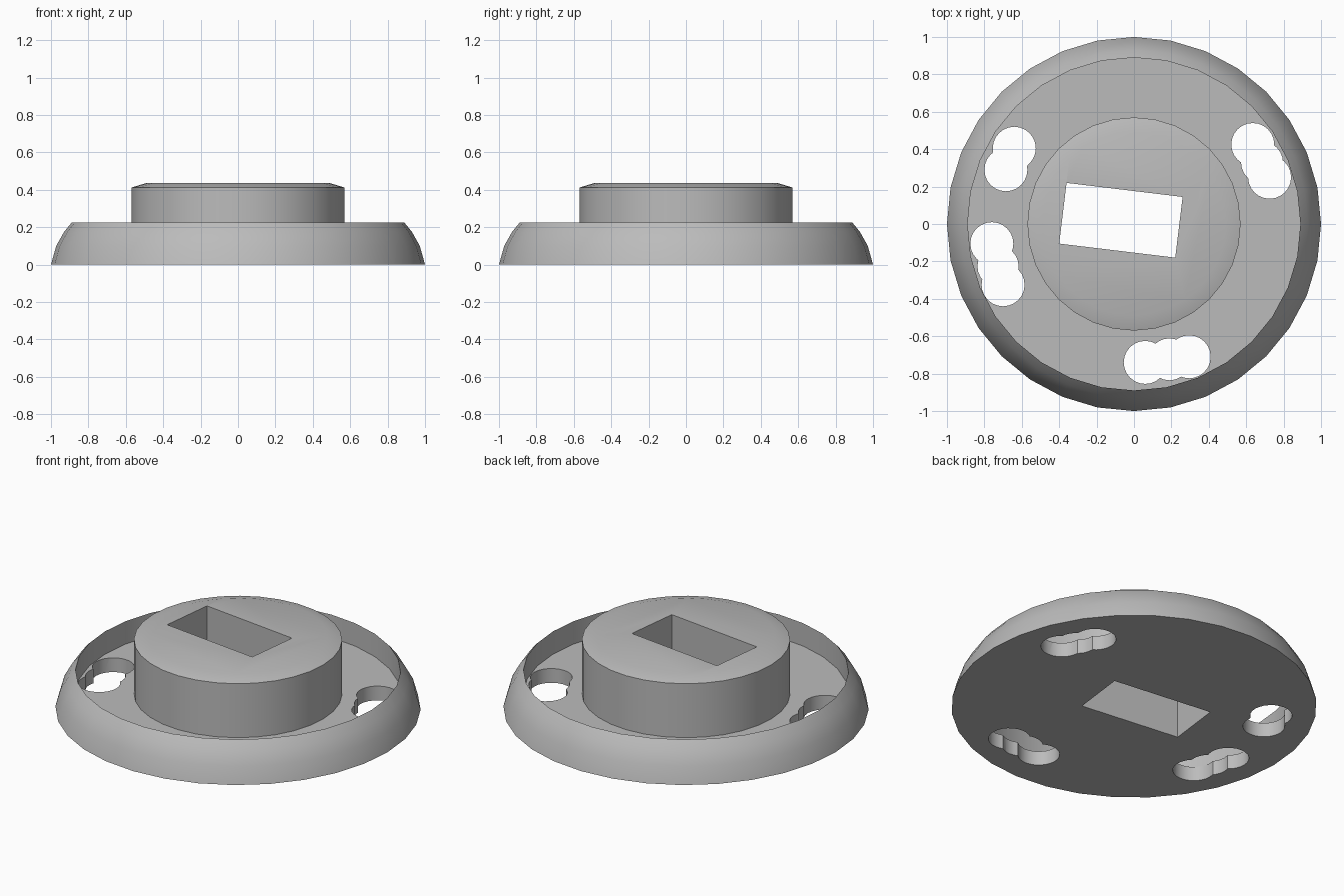
import bpy
import bmesh
from math import pi, radians
from mathutils import Matrix, Vector

SEGMENTS = 32
FLOOR = 0.086

default = bpy.data.objects.get("Cube")
if default:
    bpy.data.objects.remove(default, do_unlink=True)

grey = bpy.data.materials.new("light grey")
grey.use_nodes = True
colour = (0.5, 0.5, 0.5, 1)
grey.diffuse_color = colour
grey.node_tree.nodes["Principled BSDF"].inputs["Base Color"].default_value = colour


def add_object(name, bm):
    bmesh.ops.recalc_face_normals(bm, faces=bm.faces)
    mesh = bpy.data.meshes.new(name)
    bm.to_mesh(mesh)
    bm.free()
    mesh.materials.append(grey)
    obj = bpy.data.objects.new(name, mesh)
    bpy.context.collection.objects.link(obj)
    return obj


def lathe(name, profile):
    bm = bmesh.new()
    verts = [bm.verts.new((0, r, z)) for r, z in profile]
    edges = [bm.edges.new(pair) for pair in zip(verts, verts[1:])]
    bmesh.ops.spin(bm, geom=verts + edges, cent=(0, 0, 0), axis=(0, 0, 1),
                   angle=2 * pi, steps=SEGMENTS, use_merge=True)
    bmesh.ops.remove_doubles(bm, verts=bm.verts, dist=0.0001)
    bmesh.ops.dissolve_limit(bm, angle_limit=radians(0.5),
                             verts=bm.verts, edges=bm.edges)
    return add_object(name, bm)


def cut(body, cutter):
    mod = body.modifiers.new("cut", "BOOLEAN")
    mod.operation = "DIFFERENCE"
    mod.solver = "EXACT"
    mod.object = cutter
    bpy.context.view_layer.objects.active = body
    bpy.ops.object.modifier_apply(modifier=mod.name)
    bpy.data.objects.remove(cutter, do_unlink=True)


# Dished base with a rounded rim and a raised central hub
body = lathe("base_with_hub", [
    (0, 0), (1, 0), (0.972, 0.1), (0.93, 0.175), (0.89, 0.224),
    (0.89, FLOOR), (0.57, FLOOR), (0.57, 0.412), (0.49, 0.436), (0, 0.436)])

# Rectangular opening through the hub
bm = bmesh.new()
bmesh.ops.create_cube(bm, size=1, matrix=(
    Matrix.Translation((-0.07, 0.02, 0.2))
    @ Matrix.Rotation(radians(-6.9), 4, "Z")
    @ Matrix.Diagonal((0.625, 0.327, 1, 1))))
cut(body, add_object("opening_cutter", bm))

# Lobed screw slots: two end circles and a middle one
slots = [
    ((-0.64, 0.405), (-0.685, 0.29), 0.1),
    ((-0.76, -0.105), (-0.70, -0.325), 0.11),
    ((0.06, -0.74), (0.295, -0.71), 0.112),
    ((0.635, 0.425), (0.725, 0.25), 0.112),
]
for start, end, middle_radius in slots:
    a, b = Vector(start), Vector(end)
    middle = a.lerp(b, 0.55)
    for centre, radius in ((a, 0.115), (b, 0.115), (middle, middle_radius)):
        bm = bmesh.new()
        bmesh.ops.create_cone(
            bm, cap_ends=True, segments=24, radius1=radius, radius2=radius,
            depth=0.2, matrix=Matrix.Translation((centre.x, centre.y, 0)))
        cut(body, add_object("slot_cutter", bm))

# Smooth shading with crisp edges
bpy.ops.object.select_all(action="DESELECT")
body.select_set(True)
bpy.context.view_layer.objects.active = body
bpy.ops.object.shade_smooth_by_angle(angle=radians(30))
